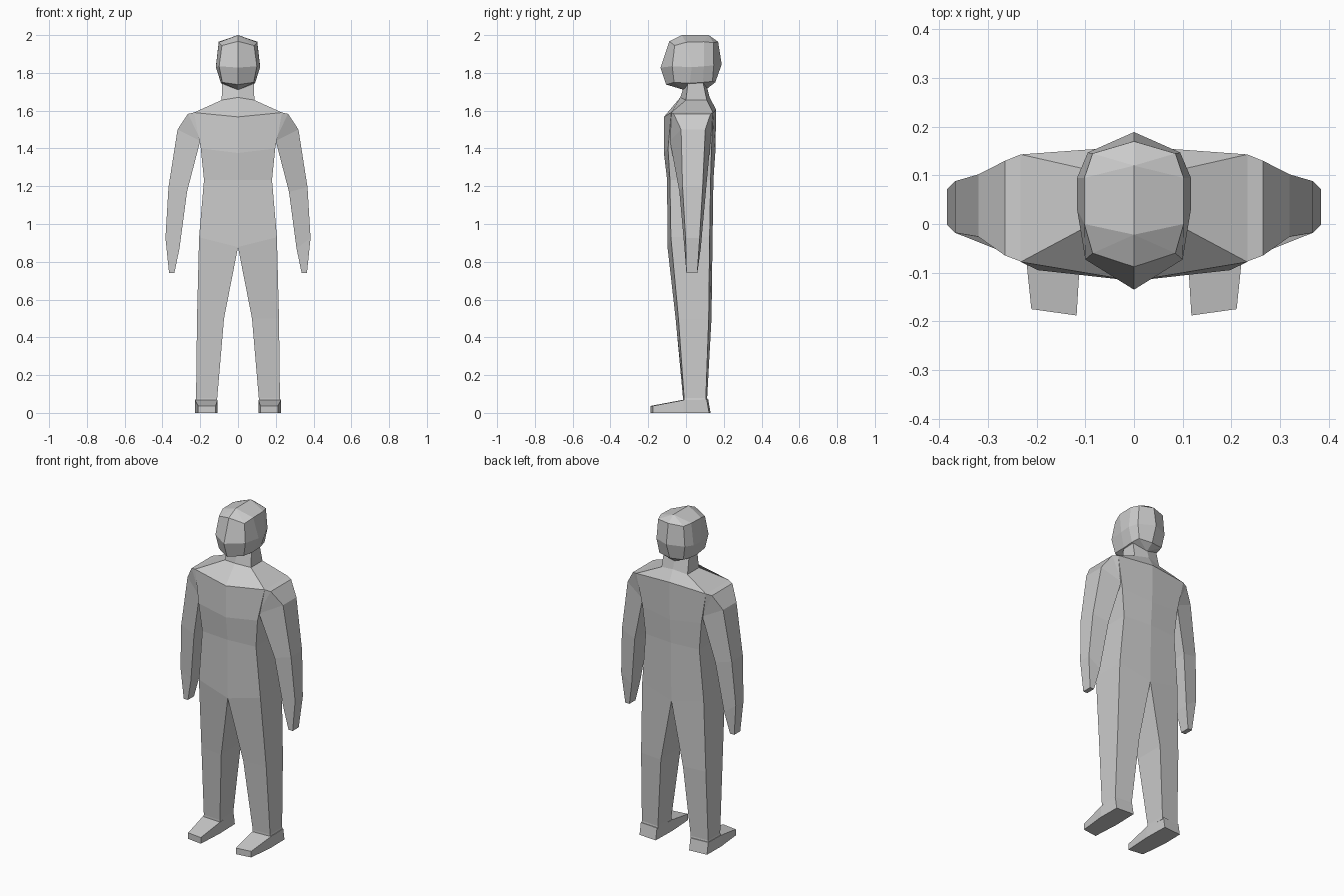
import bpy, bmesh

if "Cube" in bpy.data.objects:
    bpy.data.objects.remove(bpy.data.objects["Cube"])


def half_loft(name, rings):
    """Loft right-half rings, drop faces on the x = 0 plane, mirror and weld."""
    bm = bmesh.new()
    loops = [[bm.verts.new(p) for p in ring] for ring in rings]
    n = len(rings[0])
    for a, b in zip(loops, loops[1:]):
        for i in range(n):
            j = (i + 1) % n
            bm.faces.new((a[i], a[j], b[j], b[i]))
    bm.faces.new(loops[0])
    bm.faces.new(loops[-1])
    bmesh.ops.remove_doubles(bm, verts=bm.verts, dist=1e-4)
    inner = [f for f in bm.faces if all(abs(v.co.x) < 1e-4 for v in f.verts)]
    bmesh.ops.delete(bm, geom=inner, context='FACES')
    geom = bm.verts[:] + bm.edges[:] + bm.faces[:]
    copy = bmesh.ops.duplicate(bm, geom=geom)['geom']
    for v in copy:
        if isinstance(v, bmesh.types.BMVert):
            v.co.x *= -1
    bmesh.ops.remove_doubles(bm, verts=bm.verts, dist=1e-4)
    bmesh.ops.recalc_face_normals(bm, faces=bm.faces)
    me = bpy.data.meshes.new(name)
    bm.to_mesh(me)
    bm.free()
    ob = bpy.data.objects.new(name, me)
    bpy.context.collection.objects.link(ob)
    return ob


def body_ring(xi, xo, zi, zo, fi, fo, bo, bi, zb=None):
    """Quad ring: front inner, front outer, back outer, back inner."""
    return [(xi, fi, zi), (xo, fo, zo), (xo, bo, zo), (xi, bi, zi if zb is None else zb)]


# Neck, torso and legs
half_loft("body", [
    body_ring(0, .083, 1.75, 1.75, -.005, .01, .09, .105),
    body_ring(0, .087, 1.67, 1.656, -.03, .0, .11, .125),
    body_ring(0, .233, 1.567, 1.59, -.117, -.078, .143, .16, 1.605),
    body_ring(0, .197, 1.376, 1.40, -.117, -.095, .135, .155),
    body_ring(0, .18, 1.233, 1.233, -.10, -.085, .13, .145),
    body_ring(0, .206, .878, .93, -.098, -.08, .125, .14),
    body_ring(.074, .217, .5, .5, -.055, -.04, .12, .135),
    body_ring(.11, .222, .08, .08, -.016, -.01, .105, .112),
    body_ring(.11, .226, .06, .06, -.016, -.01, .108, .114),
])


def arm_ring(xo, zo, yo0, yo1, xi, zi, yi0, yi1):
    return [(xo, yo0, zo), (xo, yo1, zo), (xi, yi1, zi), (xi, yi0, zi)]


# Arms
half_loft("arms", [
    arm_ring(.233, 1.59, -.077, .143, .19, 1.42, -.088, .132),
    arm_ring(.265, 1.583, -.065, .13, .193, 1.435, -.088, .132),
    arm_ring(.32, 1.5, -.026, .102, .2, 1.44, -.085, .13),
    arm_ring(.368, 1.195, -.018, .088, .27, 1.17, -.035, .105),
    arm_ring(.384, .926, -.002, .072, .31, .87, -.008, .078),
    arm_ring(.365, .74, .002, .06, .337, .74, .002, .06),
])


def foot_ring(x0, x1, y_in, y_out, z, y_bottom=0):
    return [(x0, y_in + y_bottom, 0), (x1, y_out + y_bottom, 0), (x1, y_out, z), (x0, y_in, z)]


# Feet
half_loft("feet", [
    foot_ring(.118, .211, -.188, -.175, .037),
    foot_ring(.108, .228, -.022, -.012, .068),
    foot_ring(.112, .226, .118, .11, .07, .012),
])

# Head
half_loft("head", [
    [(0, -.01, 1.71)] * 3 + [(0, .11, 1.715)] * 3,
    [(0, -.105, 1.738), (.083, -.063, 1.75), (.09, .02, 1.745),
     (.09, .09, 1.75), (.08, .14, 1.755), (0, .155, 1.75)],
    [(0, -.135, 1.828), (.1, -.073, 1.835), (.117, .03, 1.83),
     (.117, .095, 1.835), (.095, .147, 1.84), (0, .189, 1.845)],
    [(0, -.088, 1.967), (.085, -.06, 1.945), (.102, .0, 1.962),
     (.102, .095, 1.965), (.085, .145, 1.96), (0, .17, 1.965)],
    [(0, -.022, 2.0)] * 3 + [(0, .12, 2.0)] * 3,
])
